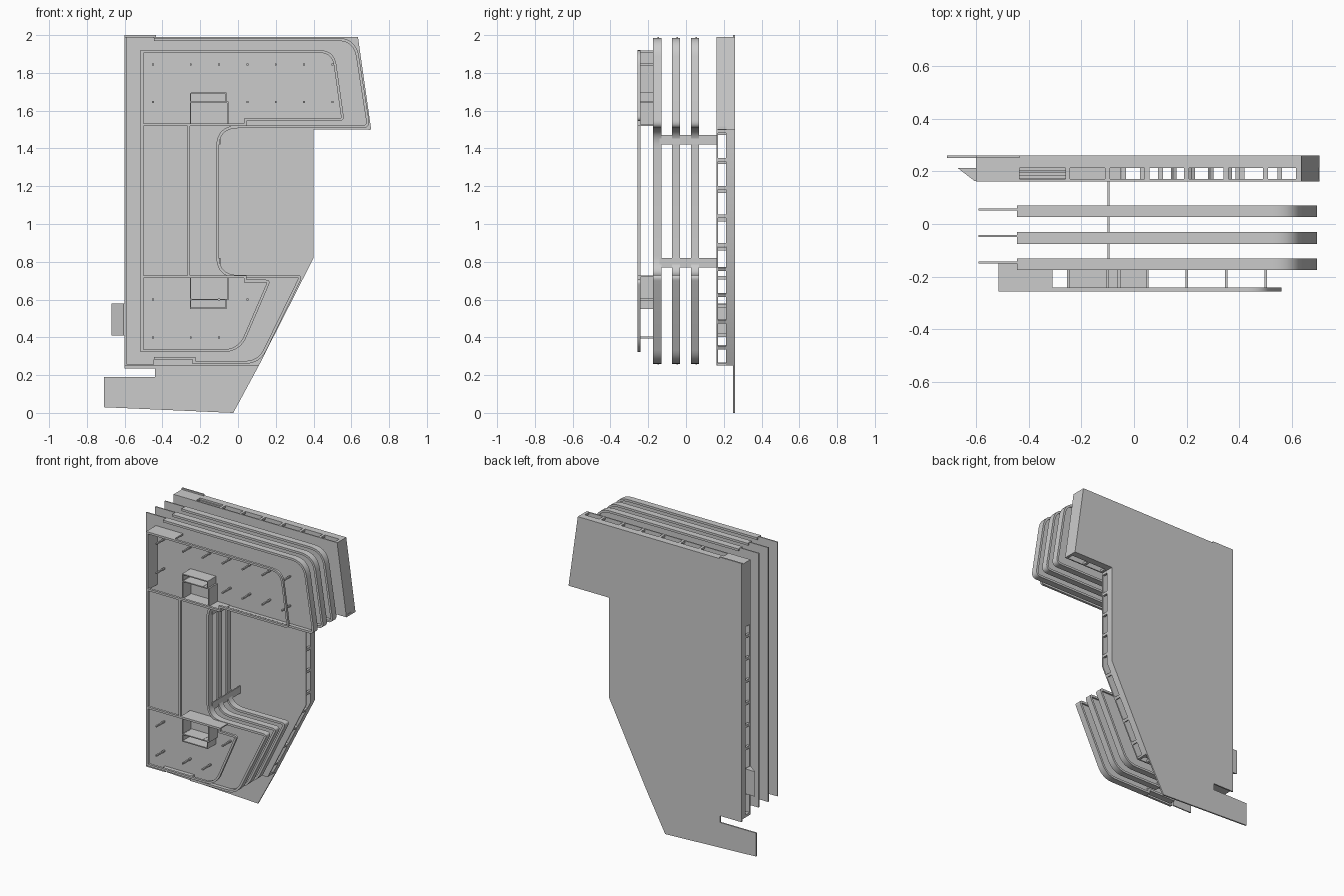
import bpy, bmesh, math
from mathutils import Vector

if "Cube" in bpy.data.objects:
    bpy.data.objects.remove(bpy.data.objects["Cube"])


def finish(name, bm):
    bmesh.ops.recalc_face_normals(bm, faces=bm.faces)
    me = bpy.data.meshes.new(name)
    bm.to_mesh(me)
    bm.free()
    me.shade_smooth()
    me.set_sharp_from_angle(angle=math.radians(30))
    ob = bpy.data.objects.new(name, me)
    bpy.context.collection.objects.link(ob)
    return ob


def rounded(points, seg=10):
    """Points are (x, z) or (x, z, tangent length of the rounded corner)."""
    out, n = [], len(points)
    for i, p in enumerate(points):
        c = Vector(p[:2])
        if len(p) == 2:
            out.append(c)
            continue
        a = c + (Vector(points[i - 1][:2]) - c).normalized() * p[2]
        b = c + (Vector(points[(i + 1) % n][:2]) - c).normalized() * p[2]
        for k in range(seg + 1):
            t = k / seg
            out.append(a * (1 - t) ** 2 + c * 2 * t * (1 - t) + b * t * t)
    return out


def plate(name, pts, y0, y1):
    bm = bmesh.new()
    f = bm.faces.new([bm.verts.new((p[0], y0, p[1])) for p in pts])
    ext = bmesh.ops.extrude_face_region(bm, geom=[f], use_keep_orig=True)
    vs = [g for g in ext["geom"] if isinstance(g, bmesh.types.BMVert)]
    bmesh.ops.translate(bm, verts=vs, vec=(0, y1 - y0, 0))
    return finish(name, bm)


def strip(name, pts, width, y0, y1, closed=False):
    """Wall of constant width on the right hand side of a path."""
    n = len(pts)
    bm = bmesh.new()
    rings = []
    for i, p in enumerate(pts):
        a = p - pts[i - 1] if (closed or i > 0) else pts[1] - p
        b = pts[(i + 1) % n] - p if (closed or i < n - 1) else a
        a, b = a.normalized(), b.normalized()
        na, nb = Vector((a.y, -a.x)), Vector((b.y, -b.x))
        q = p + (na + nb) * (width / (1 + na.dot(nb)))
        rings.append([bm.verts.new(v) for v in (
            (p.x, y0, p.y), (q.x, y0, q.y), (q.x, y1, q.y), (p.x, y1, p.y))])
    for i in range(n if closed else n - 1):
        r, s = rings[i], rings[(i + 1) % n]
        for k in range(4):
            bm.faces.new((r[k], r[(k + 1) % 4], s[(k + 1) % 4], s[k]))
    if not closed:
        bm.faces.new(rings[0])
        bm.faces.new(rings[-1])
    return finish(name, bm)


def box(name, x0, x1, y0, y1, z0, z1):
    return plate(name, [(x0, z0), (x1, z0), (x1, z1), (x0, z1)], y0, y1)


def wall(name, a, b, y0, y1, width=0.015):
    return strip(name, [Vector(a), Vector(b)], width, y0, y1)


# Ground plate with its lower apron
plate("ground_plate", [(-0.6, 2), (-0.435, 2), (-0.435, 1.99), (0.635, 1.99), (0.705, 1.5),
                       (0.4, 1.5), (0.4, 0.82), (0.11, 0.25), (-0.025, 0), (-0.71, 0.03),
                       (-0.71, 0.19), (-0.44, 0.19), (-0.44, 0.235), (-0.6, 0.235)], 0.25, 0.26)

# Podium base and roof
podium = [(-0.6, 1.99), (0.635, 1.99), (0.705, 1.5), (0.4, 1.5), (0.4, 0.82), (0.11, 0.25), (-0.6, 0.25)]
plate("podium_base", podium, 0.213, 0.2505)
plate("podium_roof", podium, 0.162, 0.17)

# Podium solid walls
Y0, Y1 = 0.169, 0.214
wall("podium_end_wall", (0.635, 1.99), (0.705, 1.5), Y0, Y1)
wall("podium_top_wall", (-0.6, 1.99), (-0.435, 1.99), Y0, Y1)
wall("podium_bottom_wall", (-0.05, 0.25), (-0.6, 0.25), Y0, Y1)
wall("podium_left_wall", (-0.6, 1.55), (-0.6, 1.99), Y0, Y1)


# Podium window posts
def posts(a, b, start, pitch, size=0.018):
    a, b = Vector(a), Vector(b)
    d = (b - a).normalized()
    t = start
    while t + size <= (b - a).length + 0.001:
        wall("window_post", a + d * t, a + d * (t + size), Y0, Y1)
        t += pitch


posts((-0.26, 1.99), (0.635, 1.99), 0, 0.15)
wall("window_post", (0.615, 1.99), (0.635, 1.99), Y0, Y1)
posts((0.705, 1.5), (0.4, 1.5), 0, 0.143)
posts((0.4, 1.5), (0.4, 0.82), 0, 0.15)
posts((0.4, 0.82), (0.11, 0.25), 0.06, 0.155)
posts((0.11, 0.25), (-0.05, 0.25), 0, 0.07)
posts((-0.6, 0.285), (-0.6, 1.55), -0.035, 0.1525)

# Entrance steps in the top edge
for i in range(4):
    box("entrance_step", -0.435, -0.26, 0.172 + i * 0.0105, 0.214, 1.93 + i * 0.012, 1.942 + i * 0.012)
box("entrance_back_wall", -0.435, -0.26, Y0, Y1, 1.91, 1.93)

# Side ramp
ramp = bmesh.new()
lo, hi = [[ramp.verts.new((x, y, z)) for x, y in ((-0.67, 0.213), (-0.595, 0.213), (-0.595, 0.163), (-0.605, 0.163))]
          for z in (0.41, 0.58)]
ramp.faces.new(lo)
ramp.faces.new(hi)
for k in range(4):
    ramp.faces.new((lo[k], lo[(k + 1) % 4], hi[(k + 1) % 4], hi[k]))
finish("side_ramp", ramp)

# Three C-shaped floors, each with a thin slab and a raised edge band
edge = [(-0.445, 1.985), (0.625, 1.985, 0.1), (0.70, 1.507, 0.045), (-0.1, 1.507, 0.1),
        (-0.1, 0.73, 0.1), (0.345, 0.73, 0.035), (0.115, 0.26, 0.08), (-0.24, 0.26), (-0.24, 0.282), (-0.445, 0.282)]
path = rounded(edge)
outline = path + [Vector((-0.445, 0.255)), Vector((-0.59, 0.255)), Vector((-0.59, 1.99)), Vector((-0.445, 1.99))]
for y in (0.048, -0.053, -0.153):
    plate("floor_slab", outline, y + 0.003, y + 0.011)
    strip("floor_edge_band", path, 0.015, y - 0.022, y + 0.022)

# Thin fins tying the floors to the podium
for z in (0.77, 1.42):
    box("tie_fin", -0.1, -0.093, -0.14, 0.163, z, z + 0.05)

# Roof frame
R0, R1 = -0.257, -0.241
upper = [(-0.515, 1.92), (0.51, 1.92, 0.08), (0.563, 1.545, 0.03), (0.045, 1.545), (0.045, 1.518), (-0.515, 1.518)]
lower = [(-0.515, 0.727), (0.045, 0.727), (0.045, 0.705), (0.175, 0.705, 0.03), (0.01, 0.322, 0.09), (-0.515, 0.322)]
strip("roof_frame_upper", rounded(upper), 0.014, R0, R1, True)
strip("roof_frame_lower", rounded(lower), 0.014, R0, R1, True)
for x in (-0.515, -0.268):
    box("roof_beam", x, x + 0.014, R0, R1, 0.725, 1.52)

# Roof corner screen walls
FLOOR = -0.145
box("screen_wall_top", -0.515, -0.31, R1 - 0.002, FLOOR, 1.908, 1.919)
box("screen_wall_left", -0.514, -0.504, R1 - 0.002, FLOOR, 1.52, 1.918)

# Roof columns
columns = [(x, z) for z in (1.845, 1.645) for x in (-0.45, -0.25, -0.1, 0.05, 0.2, 0.35, 0.5)]
columns += [(x, z) for z in (0.6, 0.4) for x in (-0.45, -0.25, -0.1)] + [(0.05, 0.6)]
for x, z in columns:
    box("roof_column", x - 0.005, x + 0.005, R1, FLOOR, z - 0.005, z + 0.005)

# Lift and stair cores, mirrored top to bottom
for s, mid in ((1, 1.522), (-1, 0.723)):
    def core(name, x0, x1, a, b):
        box(name, x0, x1, R1, FLOOR, *sorted((mid + s * a, mid + s * b)))
    core("core_base_wall", -0.255, 0.045, -0.004, 0.004)
    core("core_side_wall", -0.255, -0.248, 0, 0.172)
    core("core_side_wall", -0.057, -0.05, 0, 0.125)
    core("core_mid_wall", -0.25, -0.05, 0.119, 0.126)
    core("core_end_wall", -0.25, -0.06, 0.166, 0.173)
    core("core_side_wall", -0.067, -0.06, 0.125, 0.172)
